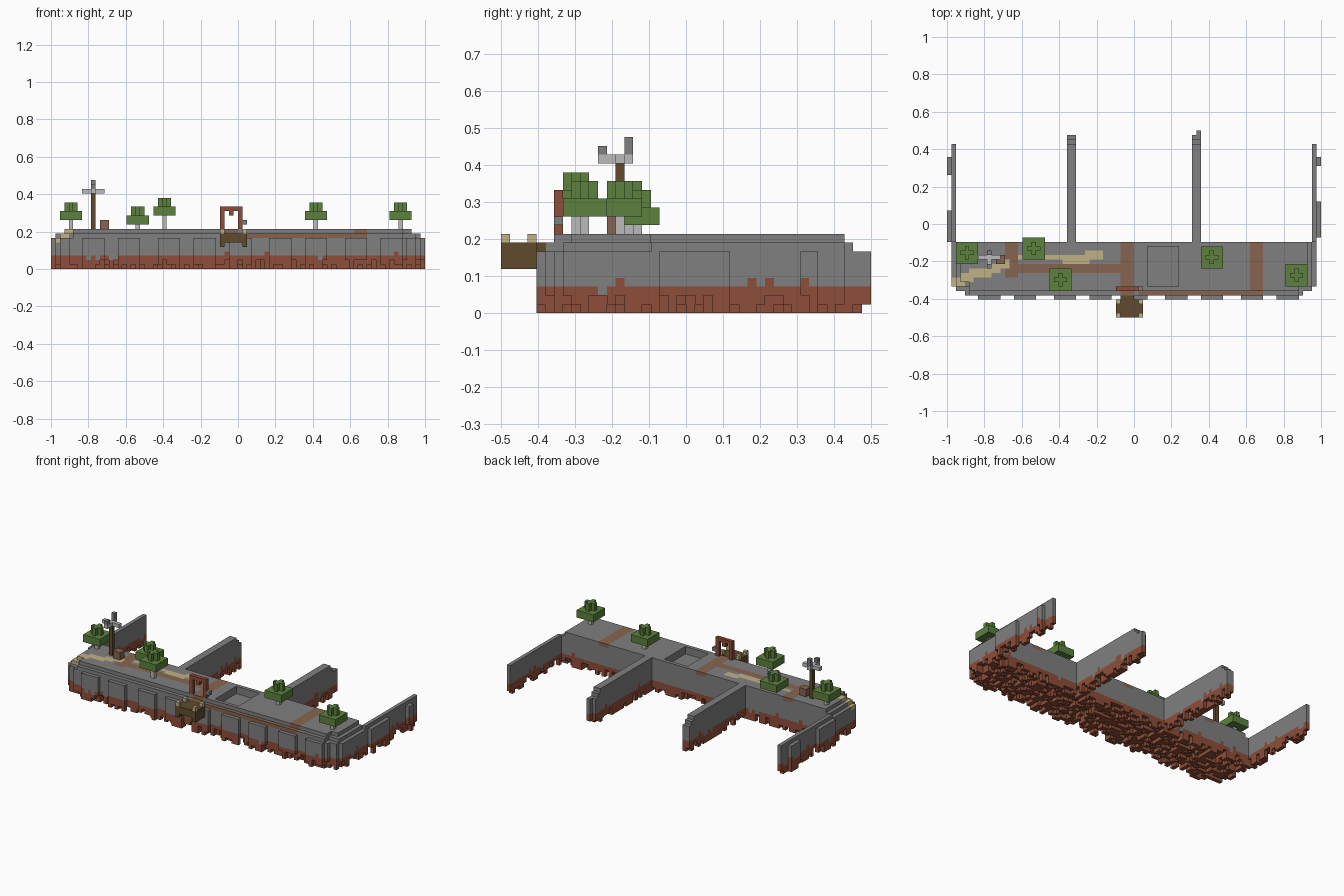
import bpy, bmesh, random
from math import floor
from mathutils import Vector

if "Cube" in bpy.data.objects:
    bpy.data.objects.remove(bpy.data.objects["Cube"])
random.seed(4)
V = 1 / 42   # block size

COLOURS = {
    "stone": (0.215, 0.215, 0.215),
    "red_earth": (0.27, 0.075, 0.04),
    "path_dirt": (0.24, 0.13, 0.08),
    "sand": (0.53, 0.44, 0.24),
    "leaves": (0.11, 0.22, 0.05),
    "dark_wood": (0.115, 0.07, 0.025),
    "pale_stone": (0.5, 0.5, 0.5),
}
MATS = {}
for mat_name, rgb in COLOURS.items():
    m = bpy.data.materials.new(mat_name)
    m.use_nodes = True
    m.diffuse_color = (*rgb, 1)
    m.node_tree.nodes["Principled BSDF"].inputs["Base Color"].default_value = (*rgb, 1)
    MATS[mat_name] = m

parts = {}


def cells(*bounds):
    """Block cells inside x0, x1, y0, y1, z0, z1."""
    x0, x1, y0, y1, z0, z1 = [round(b / V) for b in bounds]
    return [(i, j, k) for i in range(x0, x1) for j in range(y0, y1) for k in range(z0, z1)]


def fill(part, colour, *bounds):
    parts.setdefault(part, {}).update((c, colour) for c in cells(*bounds))


def carve(part, *bounds):
    for c in cells(*bounds):
        parts[part].pop(c, None)


def paint(part, colour, x0, x1, y0, y1):
    """Recolour the topmost block of each column."""
    grid = parts[part]
    for i, j, _ in cells(x0, x1, y0, y1, 0, V):
        column = [k for k in range(12) if (i, j, k) in grid]
        if column:
            grid[i, j, max(column)] = colour


def erode(part):
    """Red ragged earth along the underside."""
    grid = parts[part]
    for i, j, k in sorted(grid):
        if k < 2 or (k == 2 and random.random() < 0.93) or (k == 3 and random.random() < 0.07):
            grid[i, j, k] = "red_earth"
    for i, j in sorted({c[:2] for c in grid}):
        r = random.random()
        for k in range(0 if r < 0.45 else 1 if r < 0.75 else 2, 2):
            grid[i, j, k] = "red_earth"


LOW, MID, TOP, BOT = 0.167, 0.19, 0.214, 0.048
BACK = -0.095

# Main stepped platform with chamfered front corners
for half, front, height in ((0.976, -0.333, LOW), (0.952, -0.357, LOW), (0.905, -0.381, LOW),
                            (0.952, -0.333, MID), (0.88, -0.381, MID),
                            (0.929, -0.31, TOP), (0.88, -0.357, TOP)):
    fill("platform", "stone", -half, half, front, BACK, BOT, height)
# Front buttresses
for n in range(9):
    x = -0.84 + n * 0.2
    fill("platform", "stone", x, x + 0.119, -0.405, -0.381, BOT, LOW)
# Sunken yard
carve("platform", 0.06, 0.238, -0.333, -0.119, LOW, TOP)

# Dirt roads
for road in ((-0.69, -0.62, -0.29, BACK), (-0.69, -0.04, -0.262, -0.214),
             (-0.06, 0.0, -0.381, BACK), (0.62, 0.68, -0.381, BACK),
             (0.03, 0.62, -0.381, -0.357)):
    paint("platform", "path_dirt", *road)
# Sand tracks
paint("platform", "sand", -0.62, -0.38, -0.19, -0.167)
paint("platform", "sand", -0.38, -0.24, -0.214, -0.167)
paint("platform", "sand", -0.26, -0.16, -0.19, -0.143)
for n in range(6):
    x, y = -0.976 + n * 0.048, -0.333 + n * 0.018
    paint("platform", "sand", x, x + 0.07, y, y + 0.048)
erode("platform")

# End walls with outer lugs
fill("left_end_wall", "stone", 0.952, 0.976, BACK, 0.43, BOT, MID)
fill("left_end_wall", "stone", 0.976, 1, -0.07, 0.119, BOT, LOW)
fill("left_end_wall", "stone", 0.976, 1, 0.31, 0.36, BOT, LOW)
fill("right_end_wall", "stone", -0.976, -0.952, BACK, 0.43, BOT, MID)
fill("right_end_wall", "stone", -1, -0.976, BACK, 0.07, BOT, LOW)
fill("right_end_wall", "stone", -1, -0.976, 0.27, 0.36, BOT, LOW)

# Long inner walls with stepped ends
for part, x in (("left_inner_wall", 0.31), ("right_inner_wall", -0.357)):
    for end, height in ((0.43, TOP), (0.455, MID), (0.476, LOW)):
        fill(part, "stone", x, x + 2 * V, BACK, end, BOT, height)
fill("left_inner_wall", "stone", 0.333, 0.357, 0.476, 0.5, BOT, LOW)
for part in ("left_end_wall", "right_end_wall", "left_inner_wall", "right_inner_wall"):
    erode(part)

# Gate arch with a side bracket
fill("gate_arch", "red_earth", -0.095, 0.024, -0.357, -0.333, TOP, 0.333)
carve("gate_arch", -0.071, 0.0, -0.357, -0.333, TOP, 0.31)
fill("gate_arch", "red_earth", -0.048, -0.024, -0.357, -0.333, 0.286, 0.31)
fill("gate_bracket", "stone", 0.024, 0.048, -0.357, -0.333, 0.238, 0.262)

# Hanging wooden balcony with corner posts
fill("balcony", "dark_wood", -0.071, 0.024, -0.5, -0.405, 0.143, MID)
for x in (-0.095, 0.024):
    fill("balcony", "dark_wood", x, x + V, -0.5, -0.405, 0.119, MID)
    for y in (-0.5, -0.429):
        fill("balcony_posts", "sand", x, x + V, y, y + V, MID, TOP)
fill("balcony_step", "dark_wood", -0.071, 0.0, -0.405, -0.381, LOW, MID)

# Mast with a cross-shaped vane
fill("mast", "dark_wood", -0.786, -0.762, -0.19, -0.167, TOP, 0.405)
fill("vane", "stone", -0.786, -0.762, -0.167, -0.143, 0.405, 0.476)
fill("vane", "pale_stone", -0.833, -0.714, -0.19, -0.167, 0.405, 0.429)
fill("vane", "pale_stone", -0.786, -0.762, -0.238, -0.143, 0.405, 0.429)
fill("vane", "stone", -0.786, -0.762, -0.238, -0.214, 0.429, 0.452)

# Crate beside the mast
fill("crate", "path_dirt", -0.738, -0.69, -0.214, -0.167, TOP, 0.262)

# Trees
for n, (x, y, z) in enumerate(((-0.89, -0.15, 11), (-0.535, -0.14, 10), (-0.39, -0.3, 12),
                               (0.405, -0.17, 11), (0.865, -0.27, 11))):
    i, j = floor(x / V), floor(y / V)
    parts[f"tree_trunk_{n}"] = {(i, j, k): "pale_stone" for k in range(9, z)}
    crown = parts[f"tree_crown_{n}"] = {}
    for a in range(-2, 3):
        for b in range(-2, 3):
            tall = 4 if abs(a) + abs(b) < 2 else 2
            crown.update({(i + a, j + b, z + k): "leaves" for k in range(tall)})

# Turn every part into a mesh of its exposed faces
occupied = set().union(*parts.values())
for part, grid in parts.items():
    bm, verts = bmesh.new(), {}
    used = sorted(set(grid.values()))
    for cell, colour in sorted(grid.items()):
        for axis in range(3):
            for side in (0, 1):
                beside = list(cell)
                beside[axis] += 2 * side - 1
                if tuple(beside) in occupied:
                    continue
                ring = []
                for u, w in ((0, 0), (1, 0), (1, 1), (0, 1)):
                    p = list(cell)
                    p[axis] += side
                    p[(axis + 1) % 3] += u
                    p[(axis + 2) % 3] += w
                    p = tuple(p)
                    if p not in verts:
                        verts[p] = bm.verts.new(Vector(p) * V)
                    ring.append(verts[p])
                face = bm.faces.new(ring if side else ring[::-1])
                face.material_index = used.index(colour)
    mesh = bpy.data.meshes.new(part)
    bm.to_mesh(mesh)
    bm.free()
    for colour in used:
        mesh.materials.append(MATS[colour])
    bpy.context.collection.objects.link(bpy.data.objects.new(part, mesh))
